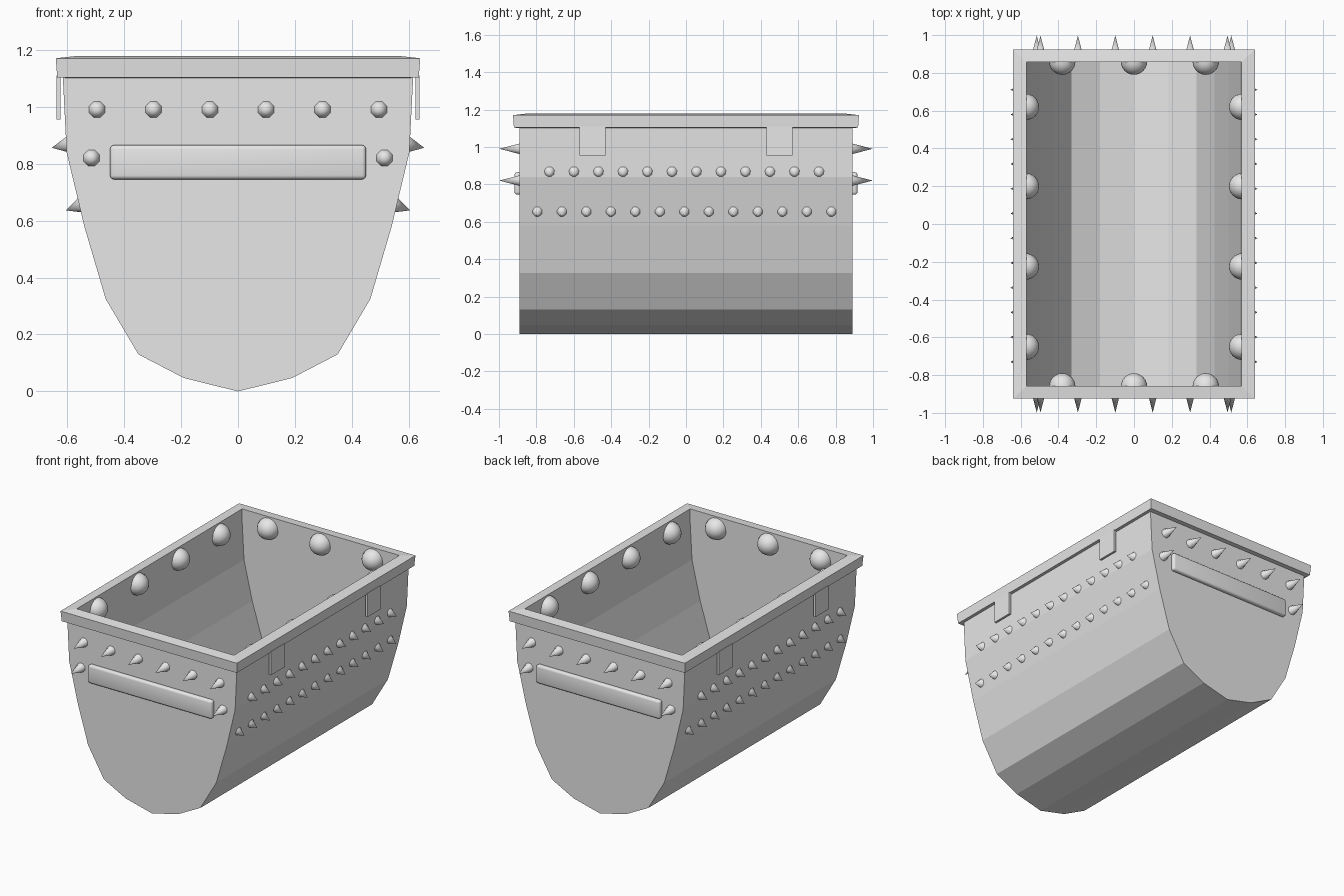
import bpy, bmesh, math
from mathutils import Vector, Matrix

if "Cube" in bpy.data.objects:
    bpy.data.objects.remove(bpy.data.objects["Cube"])

metal = bpy.data.materials.new("grey_metal")
metal.diffuse_color = (0.8, 0.8, 0.8, 1)
metal.use_nodes = True
metal.node_tree.nodes["Principled BSDF"].inputs["Base Color"].default_value = metal.diffuse_color


def finish(bm, name, smooth=None):
    bmesh.ops.recalc_face_normals(bm, faces=bm.faces) if smooth != "keep" else None
    me = bpy.data.meshes.new(name)
    bm.to_mesh(me)
    bm.free()
    me.materials.append(metal)
    ob = bpy.data.objects.new(name, me)
    bpy.context.collection.objects.link(ob)
    if isinstance(smooth, (int, float)):
        bpy.ops.object.select_all(action='DESELECT')
        ob.select_set(True)
        bpy.context.view_layer.objects.active = ob
        bpy.ops.object.shade_smooth_by_angle(angle=math.radians(smooth))
    return ob


# Tub: outer and inner trough skins joined along the top edge
OUTER = [(0.19, 0.047), (0.35, 0.13), (0.465, 0.325), (0.54, 0.58), (0.602, 0.84), (0.616, 1.12)]
INNER = [(0.18, 0.085), (0.33, 0.165), (0.425, 0.345), (0.50, 0.59), (0.56, 0.845), (0.575, 1.12)]


def skin(bm, half, bottom, y):
    pts = [(-x, z) for x, z in reversed(half)] + [(0, bottom)] + half
    a = [bm.verts.new((x, -y, z)) for x, z in pts]
    b = [bm.verts.new((x, y, z)) for x, z in pts]
    for i in range(len(pts) - 1):
        bm.faces.new((a[i], a[i + 1], b[i + 1], b[i]))
    bm.faces.new(a)
    bm.faces.new(b[::-1])
    return [a[0], a[-1], b[-1], b[0]]


bm = bmesh.new()
o = skin(bm, OUTER, 0.0, 0.89)
n = skin(bm, INNER, 0.04, 0.862)
for i in range(4):
    j = (i + 1) % 4
    bm.faces.new((o[i], o[j], n[j], n[i]))
finish(bm, "tub")

# Rim: rectangular frame with a slightly sloping top
bm = bmesh.new()
section = [(0.635, 0.92, 1.103), (0.64, 0.925, 1.17), (0.57, 0.857, 1.178), (0.57, 0.857, 1.10)]
rings = [[bm.verts.new((sx * x, sy * y, z)) for sx, sy in ((-1, -1), (1, -1), (1, 1), (-1, 1))]
         for x, y, z in section]
for k in range(4):
    r, s = rings[k], rings[(k + 1) % 4]
    for i in range(4):
        j = (i + 1) % 4
        bm.faces.new((r[i], r[j], s[j], s[i]))
finish(bm, "rim")


# Spikes: eight-sided cones pointing along a direction
def add_spike(bm, base, direction, radius, length):
    d = Vector(direction).normalized()
    rot = d.to_track_quat('Z', 'Y').to_matrix().to_4x4()
    m = Matrix.Translation(Vector(base) + d * length / 2) @ rot @ Matrix.Rotation(math.pi / 8, 4, 'Z')
    bmesh.ops.create_cone(bm, cap_ends=True, segments=8, radius1=radius, radius2=0.0,
                          depth=length, matrix=m)


bm = bmesh.new()
for s in (-1, 1):
    for x in (-0.495, -0.297, -0.099, 0.099, 0.297, 0.495):
        add_spike(bm, (x, s * 0.88, 0.99), (0, s, 0), 0.033, 0.118)
    for x in (-0.515, 0.515):
        add_spike(bm, (x, s * 0.88, 0.82), (0, s, 0), 0.033, 0.118)
finish(bm, "end_spikes", 50)

bm = bmesh.new()
for s in (-1, 1):
    for i in range(12):
        add_spike(bm, (s * 0.597, -0.73 + i * 0.131, 0.867), (s, 0, -0.2), 0.031, 0.058)
    for i in range(13):
        add_spike(bm, (s * 0.55, -0.795 + i * 0.131, 0.655), (s, 0, -0.35), 0.031, 0.058)
finish(bm, "side_spikes", 50)

# Inner studs: half domes on the inside walls
bm = bmesh.new()


def add_dome(base, direction, radius=0.07):
    rot = Vector(direction).to_track_quat('Z', 'Y').to_matrix().to_4x4()
    m = Matrix.Translation(base) @ rot
    made = bmesh.ops.create_uvsphere(bm, u_segments=16, v_segments=12, radius=radius, matrix=m)
    d = Vector(direction)
    low = [v for v in made["verts"] if (v.co - Vector(base)).dot(d) < -0.01]
    bmesh.ops.delete(bm, geom=low, context='VERTS')


for s in (-1, 1):
    for y in (-0.65, -0.225, 0.20, 0.62):
        add_dome((s * 0.573, y, 1.10), (-s, 0, 0))
    for x in (-0.38, 0, 0.38):
        add_dome((x, s * 0.86, 1.10), (0, -s, 0))
finish(bm, "inner_studs", 60)

# Handles: rounded bars on both ends
for s, label in ((-1, "front_handle"), (1, "back_handle")):
    bm = bmesh.new()
    bmesh.ops.create_cube(bm, size=1, matrix=Matrix.Translation((0, s * 0.899, 0.805))
                          @ Matrix.Diagonal((0.90, 0.036, 0.12, 1)))
    bmesh.ops.bevel(bm, geom=bm.edges[:], offset=0.014, segments=3, profile=0.5, affect='EDGES')
    finish(bm, label, 40)

# Clips: thin plates hanging from the rim on both sides
bm = bmesh.new()
for s in (-1, 1):
    for y in (-0.5, 0.5):
        bmesh.ops.create_cube(bm, size=1, matrix=Matrix.Translation((s * 0.631, y, 1.032))
                              @ Matrix.Diagonal((0.014, 0.14, 0.155, 1)))
finish(bm, "side_clips")
